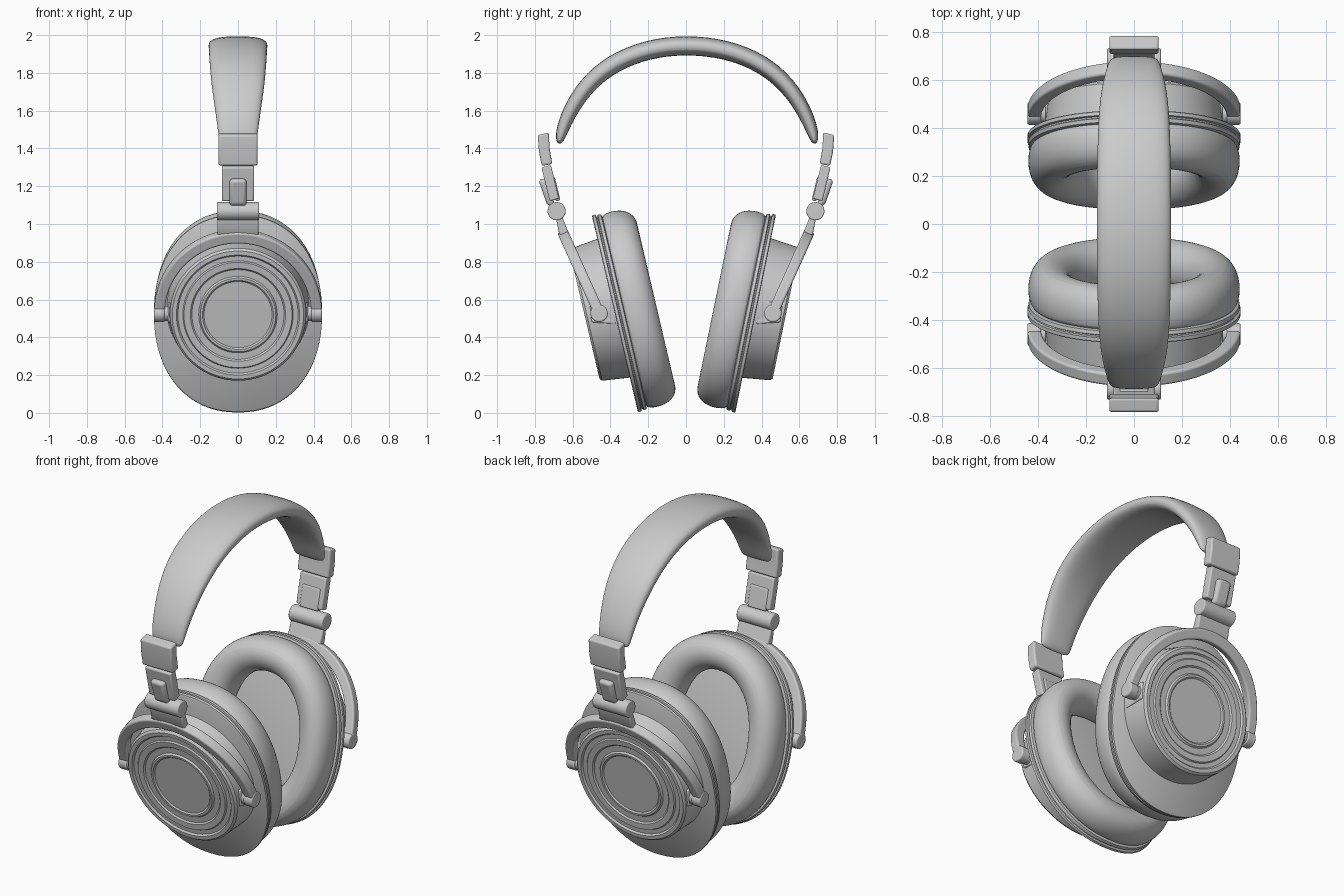
import bpy, bmesh, math
from mathutils import Vector, Matrix

if "Cube" in bpy.data.objects:
    bpy.data.objects.remove(bpy.data.objects["Cube"])

PI = math.pi


def finish(name, bm, matrix, bevel=0, subsurf=0):
    bm.transform(matrix)
    bmesh.ops.recalc_face_normals(bm, faces=bm.faces)
    me = bpy.data.meshes.new(name)
    bm.to_mesh(me)
    bm.free()
    ob = bpy.data.objects.new(name, me)
    bpy.context.collection.objects.link(ob)
    if bevel:
        m = ob.modifiers.new("bevel", 'BEVEL')
        m.width, m.segments, m.limit_method = bevel, 3, 'ANGLE'
        m.angle_limit = math.radians(40)
    if subsurf:
        m = ob.modifiers.new("subsurf", 'SUBSURF')
        m.levels = m.render_levels = subsurf
    return ob


def loft(name, rings, matrix, caps=True, loop=False, **kw):
    """Skin a list of closed rings."""
    bm = bmesh.new()
    vs = [[bm.verts.new(p) for p in r] for r in rings]
    n = len(rings[0])
    pairs = list(zip(vs, vs[1:])) + ([(vs[-1], vs[0])] if loop else [])
    for a, b in pairs:
        for i in range(n):
            j = (i + 1) % n
            bm.faces.new((a[i], a[j], b[j], b[i]))
    if caps and not loop:
        bm.faces.new(vs[0])
        bm.faces.new(vs[-1])
    return finish(name, bm, matrix, **kw)


def slab(name, yz, x0, x1, matrix, bevel=0.008):
    """Extrude a y-z outline along x."""
    rings = [[Vector((x, y, z)) for y, z in yz] for x in (x0, x1)]
    return loft(name, rings, matrix, bevel=bevel)


def disc(cy, cz, r, n=40):
    return [(cy + r * math.cos(2 * PI * i / n), cz + r * math.sin(2 * PI * i / n)) for i in range(n)]


def spow(v, e):
    return math.copysign(abs(v) ** e, v)


def oval(inset, w, n):
    """Ear-cup outline (superellipse) shrunk by inset, at depth w."""
    e = 2 / 2.2
    return [Vector(((0.445 - inset) * spow(math.cos(2 * PI * i / n), e),
                    (0.535 - inset) * spow(math.sin(2 * PI * i / n), e), w)) for i in range(n)]


def circle(r, w, n=72):
    return [Vector((r * math.cos(2 * PI * i / n), 0.03 + r * math.sin(2 * PI * i / n), w)) for i in range(n)]


def build_side(side, turn, tilt, cy):
    S = Matrix.Rotation(turn, 4, 'Z')
    s, c = math.sin(tilt), math.cos(tilt)
    # ear cup frame: local x, up along plate, outward
    cup = S @ Matrix(((-1, 0, 0, 0), (0, s, c, cy), (0, c, -s, 0.53), (0, 0, 0, 1)))

    # flange plate with groove around its edge
    prof = [(0.02, -0.03), (0.006, -0.026), (0.003, -0.01), (0.012, -0.006), (0.012, 0.0),
            (0.0, 0.003), (0.0, 0.018), (0.006, 0.022)]
    loft(side + "_cup_plate", [oval(i, w, 80) for i, w in prof], cup)

    # padded ear cushion
    prof = [(0.03, -0.02), (0.008, -0.035), (0.0, -0.09), (0.012, -0.155), (0.055, -0.2),
            (0.115, -0.205), (0.17, -0.175), (0.2, -0.115), (0.195, -0.055), (0.18, -0.02)]
    loft(side + "_ear_cushion", [oval(i, w, 48) for i, w in prof], cup, loop=True, subsurf=2)

    # round driver housing with stepped rings on its face
    prof = [(0.378, 0.015), (0.36, 0.168), (0.348, 0.18), (0.326, 0.18), (0.318, 0.17), (0.292, 0.17),
            (0.286, 0.178), (0.252, 0.176), (0.244, 0.168), (0.208, 0.168), (0.2, 0.178),
            (0.188, 0.178), (0.18, 0.171), (0.172, 0.171)]
    loft(side + "_driver_housing", [circle(r, w) for r, w in prof], cup)

    # half-ring yoke in a leaning plane
    O = Vector((0, 0.46, 0.53))
    p, q = Vector((0, 0.411, 0.911)), Vector((0, 0.911, -0.411))
    rings = []
    for k in range(49):
        t = PI * k / 48
        ct, st = math.cos(t), math.sin(t)
        rings.append([O + Vector((a * ct, 0, 0)) + p * (b * st) + q * h for a, b, h in
                      ((0.445, 0.475, -0.028), (0.445, 0.475, 0.028),
                       (0.388, 0.412, 0.028), (0.388, 0.412, -0.028))])
    loft(side + "_yoke", rings, S, bevel=0.01)

    # yoke ends, pivots and the lugs on the housing
    for sx in (-1, 1):
        slab(side + "_yoke_end", disc(0.46, 0.527, 0.046), sx * 0.388, sx * 0.445, S)
        slab(side + "_pivot", disc(0.46, 0.527, 0.04), sx * 0.33, sx * 0.4, S)
        slab(side + "_pivot_lug", [(0.37, 0.47), (0.5, 0.48), (0.51, 0.58), (0.39, 0.595)],
             sx * 0.31, sx * 0.37, S)

    # bracket from yoke up to the hinge
    slab(side + "_yoke_bracket", [(0.615, 0.935), (0.648, 0.925), (0.672, 0.95), (0.69, 1.04), (0.66, 1.05)],
         -0.108, 0.108, S)
    # hinge barrel with end discs
    slab(side + "_hinge_barrel", disc(0.685, 1.068, 0.048), -0.112, 0.112, S, 0.006)
    # hinge block with peg
    slab(side + "_hinge_block", [(0.672, 1.135), (0.722, 1.12), (0.765, 1.30), (0.715, 1.312)],
         -0.086, 0.086, S)
    slab(side + "_hinge_collar", [(0.665, 1.125), (0.69, 1.12), (0.722, 1.245), (0.695, 1.25)],
         -0.06, 0.06, S)
    slab(side + "_hinge_peg", [(0.695, 1.09), (0.735, 1.1), (0.782, 1.235), (0.72, 1.245)],
         -0.045, 0.045, S, 0.018)
    # slider end cap
    slab(side + "_slider_cap", [(0.708, 1.318), (0.763, 1.308), (0.778, 1.38), (0.785, 1.47),
                                (0.727, 1.485), (0.722, 1.4)], -0.103, 0.103, S, 0.01)


build_side("right", 0, math.radians(11.6), 0.347)
build_side("left", PI, math.radians(13.2), 0.355)

# padded headband: y, z, half width, half thickness
half = [(0.672, 1.425, 0.085, 0.008), (0.668, 1.445, 0.1, 0.022), (0.658, 1.49, 0.107, 0.032),
        (0.62, 1.59, 0.12, 0.04), (0.53, 1.735, 0.142, 0.046), (0.39, 1.853, 0.152, 0.05),
        (0.2, 1.928, 0.156, 0.051), (0, 1.95, 0.158, 0.052)]
path = [(-y, z, a, b) for y, z, a, b in half] + [(y + 0.012, z, a, b) for y, z, a, b in half[-2::-1]]
rings = []
for k, (y, z, a, b) in enumerate(path):
    p0, p1 = path[max(k - 1, 0)], path[min(k + 1, len(path) - 1)]
    d = Vector((0, p1[0] - p0[0], p1[1] - p0[1])).normalized()
    nrm = Vector((0, -d.z, d.y))
    rings.append([Vector((a * spow(math.cos(t), 0.75), y, z)) + nrm * (b * spow(math.sin(t), 0.75))
                  for t in (2 * PI * i / 20 for i in range(20))])
loft("headband_pad", rings, Matrix(), subsurf=2)

# smooth shading with crisp edges
for ob in bpy.context.scene.objects:
    ob.select_set(True)
    bpy.context.view_layer.objects.active = ob
bpy.ops.object.shade_smooth_by_angle(angle=math.radians(35))
